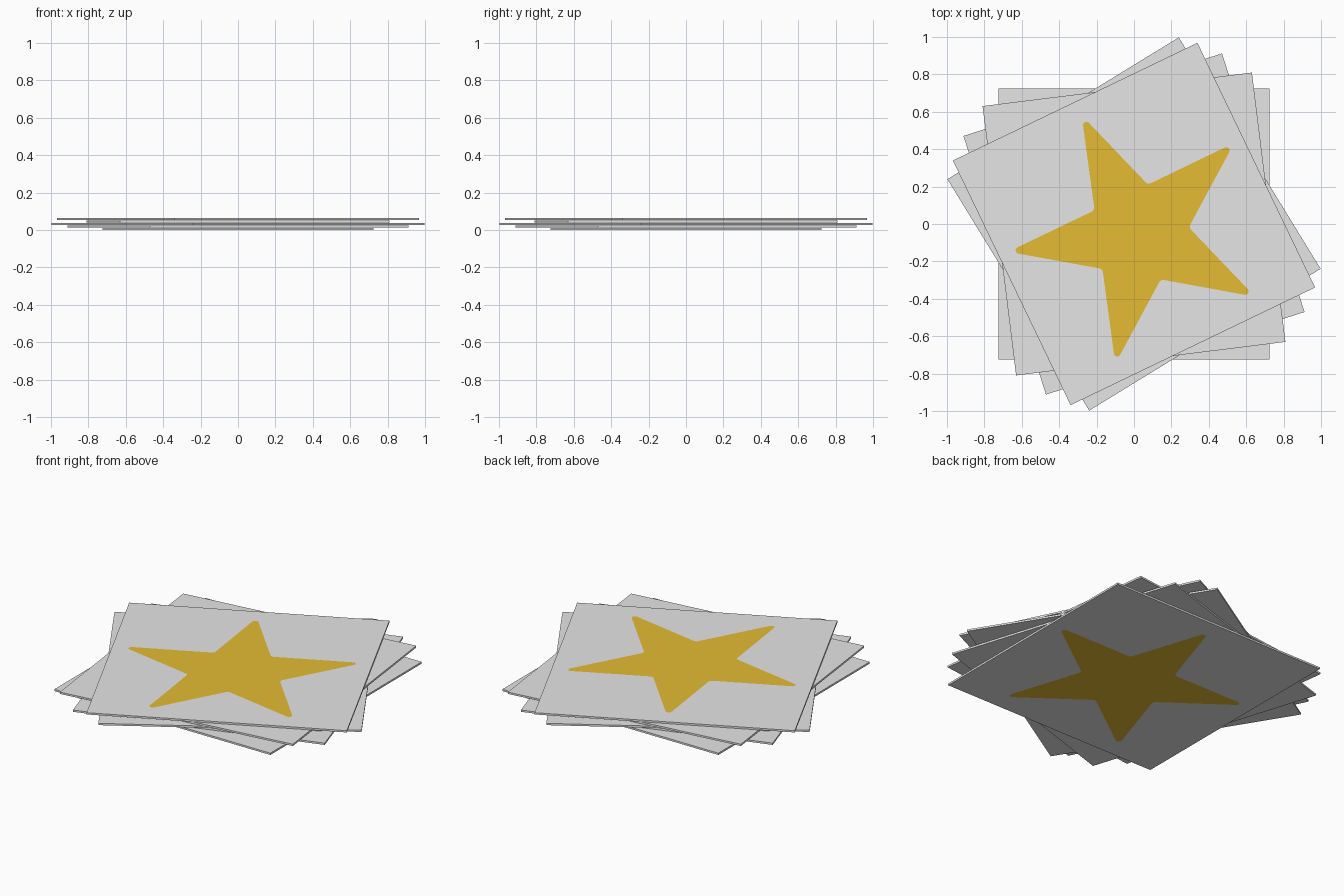
import bpy, bmesh, math
from mathutils import Vector

if "Cube" in bpy.data.objects:
    bpy.data.objects.remove(bpy.data.objects["Cube"])

HALF = 0.7255      # half side of a square sheet
THICK = 0.011
STEP = 0.0135      # vertical spacing of the stack
ANGLES = [0, 17.7, 31.5, 7.1, 25.7]   # bottom to top
STAR_CENTRE = Vector((0, -0.06))


def material(name, rgb):
    m = bpy.data.materials.new(name)
    m.diffuse_color = (*rgb, 1)
    m.use_nodes = True
    m.node_tree.nodes["Principled BSDF"].inputs["Base Color"].default_value = m.diffuse_color
    return m


grey = material("light_grey", (0.79, 0.79, 0.79))
gold = material("gold", (0.78, 0.5, 0.033))


def fillet(prev, cur, nxt, radius, steps=6):
    """Points of a round corner at cur."""
    a, b = (prev - cur).normalized(), (nxt - cur).normalized()
    half = math.acos(a.dot(b)) / 2
    centre = cur + (a + b).normalized() * (radius / math.sin(half))
    mid = -(a + b).normalized()
    side = Vector((-mid.y, mid.x))
    if side.dot(a) > 0:
        side = -side
    sweep = math.pi / 2 - half
    angles = [sweep * (2 * i / steps - 1) for i in range(steps + 1)]
    return [centre + (mid * math.cos(t) + side * math.sin(t)) * radius for t in angles]


def star_outline():
    corners = []
    for k in range(10):
        r = 0.269 if k % 2 else 0.705
        t = math.pi / 2 + k * math.pi / 5
        corners.append(STAR_CENTRE + Vector((math.cos(t), math.sin(t))) * r)
    pts = []
    for k in range(10):
        pts += fillet(corners[k - 1], corners[k], corners[(k + 1) % 10],
                      0.025 if k % 2 else 0.018)
    return pts


def sheet_mesh():
    bm = bmesh.new()

    def loop(pts):
        vs = [bm.verts.new((p[0], p[1], 0)) for p in pts]
        es = [bm.edges.new((vs[i - 1], vs[i])) for i in range(len(vs))]
        return vs, es

    _, outer = loop([(-HALF, -HALF), (HALF, -HALF), (HALF, HALF), (-HALF, HALF)])
    star, inner = loop(star_outline())
    # grey field around the star, then the star face itself
    bmesh.ops.triangle_fill(bm, edges=outer + inner, use_beauty=True, normal=(0, 0, 1))
    face = bm.faces.new(star)
    face.material_index = 1
    for f in bm.faces:
        f.normal_update()
        if f.normal.z < 0:
            f.normal_flip()
    me = bpy.data.meshes.new("star_sheet")
    bm.to_mesh(me)
    bm.free()
    me.materials.append(grey)
    me.materials.append(gold)
    return me


# stack of turned sheets, each with the star showing on both sides
mesh = sheet_mesh()
for i, angle in enumerate(ANGLES):
    ob = bpy.data.objects.new(f"star_sheet_{i + 1}", mesh)
    bpy.context.collection.objects.link(ob)
    ob.location.z = i * STEP
    ob.rotation_euler.z = math.radians(angle)
    mod = ob.modifiers.new("thickness", 'SOLIDIFY')
    mod.thickness = THICK
    mod.offset = 1
